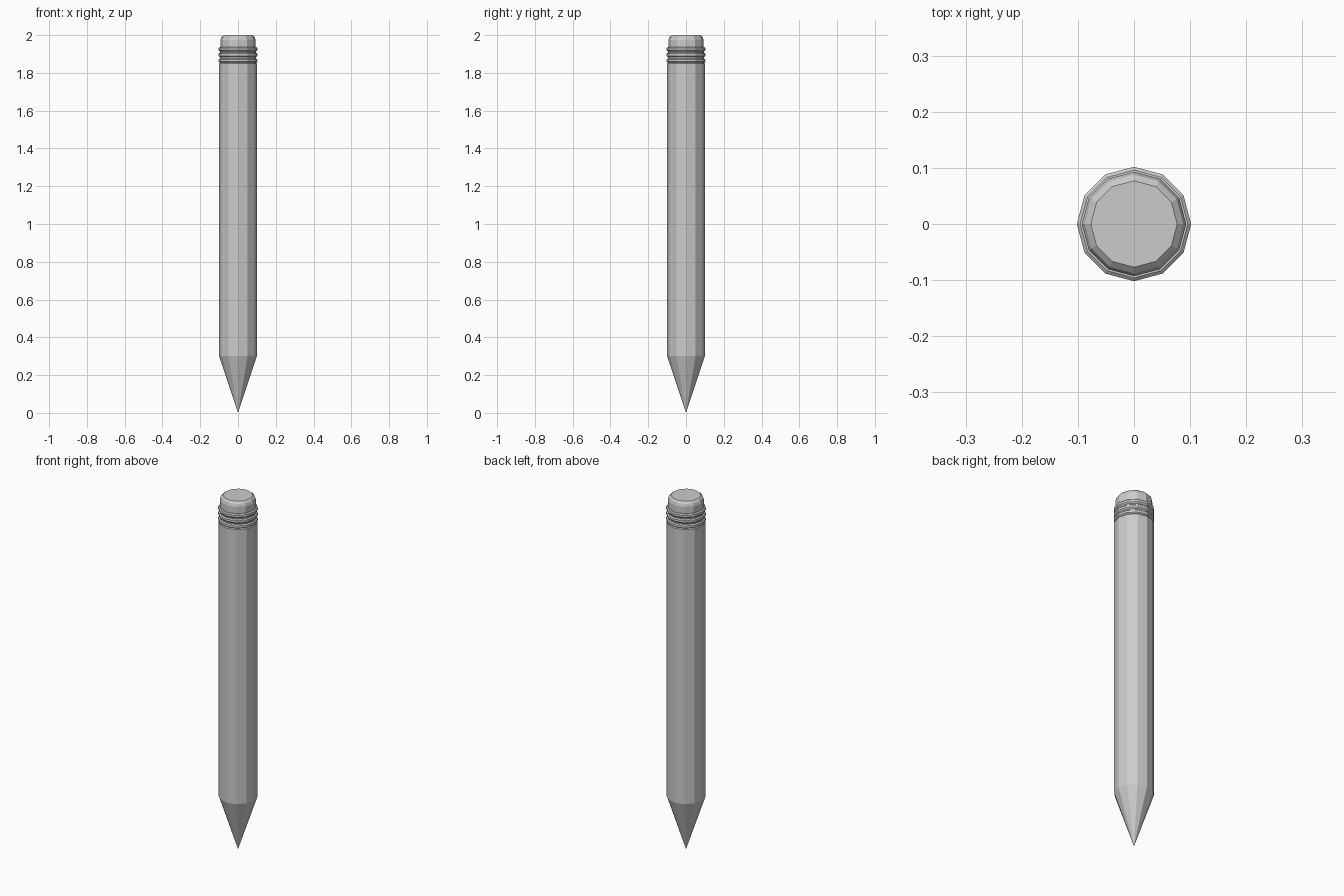
import bpy, bmesh
from math import cos, sin, tau

if "Cube" in bpy.data.objects:
    bpy.data.objects.remove(bpy.data.objects["Cube"])

SIDES = 12


def lathe(name, profile):
    """Revolve (radius, z) points, bottom to top, into a closed faceted solid."""
    bm = bmesh.new()
    rings = []
    for r, z in profile:
        if r == 0:
            rings.append([bm.verts.new((0, 0, z))] * SIDES)
        else:
            rings.append([bm.verts.new((r * cos(tau * i / SIDES), r * sin(tau * i / SIDES), z))
                          for i in range(SIDES)])
    for low, high in zip(rings, rings[1:]):
        for i in range(SIDES):
            j = (i + 1) % SIDES
            corners = dict.fromkeys((low[i], low[j], high[j], high[i]))
            bm.faces.new(list(corners))
    # Flat end caps
    for (r, _), ring in ((profile[0], rings[0]), (profile[-1], rings[-1])):
        if r > 0:
            bm.faces.new(ring)
    bmesh.ops.recalc_face_normals(bm, faces=bm.faces)
    mesh = bpy.data.meshes.new(name)
    bm.to_mesh(mesh)
    bm.free()
    obj = bpy.data.objects.new(name, mesh)
    bpy.context.collection.objects.link(obj)
    return obj


# Sharpened point and long barrel
lathe("pencil_barrel", [(0, 0), (0.1, 0.30), (0.1, 1.85), (0.094, 1.857)])

# Ridged metal collar
collar = [(0.094, 1.853)]
for z in (1.866, 1.896, 1.926):
    collar += [(0.102, z - 0.006), (0.102, z + 0.006), (0.096, z + 0.011), (0.096, z + 0.017)]
lathe("collar", collar[:-1])

# Eraser with bevelled top
lathe("eraser", [(0.093, 1.93), (0.093, 1.975), (0.088, 1.99), (0.077, 2.0)])
